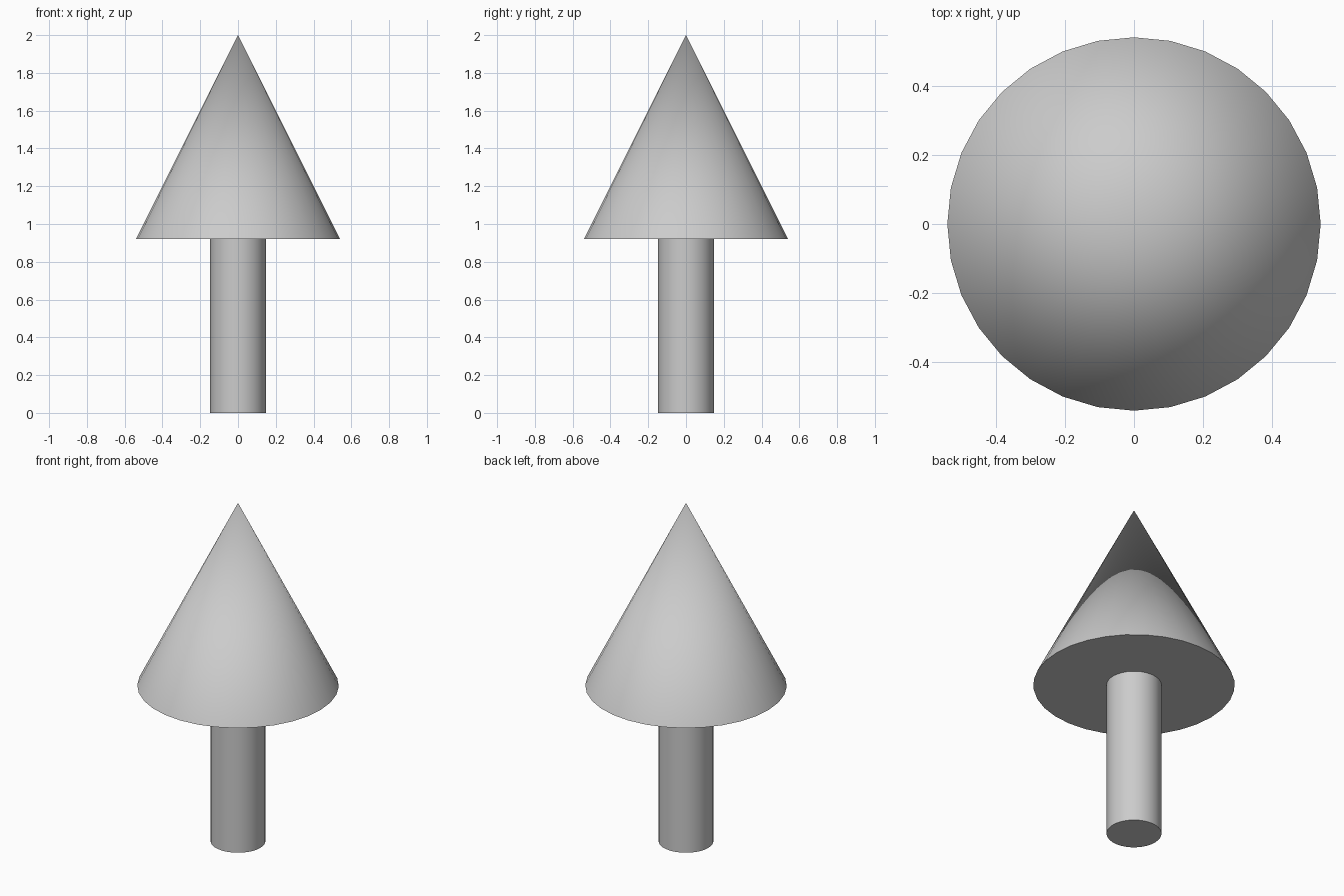
import bpy
import math

if "Cube" in bpy.data.objects:
    bpy.data.objects.remove(bpy.data.objects["Cube"])

SIDES = 32
CONE_BASE = 0.92
TOP = 2.0


def tapered(name, r_bottom, r_top, z0, z1):
    """Capped round part standing between two heights, smooth with sharp rims."""
    bpy.ops.mesh.primitive_cone_add(
        vertices=SIDES, radius1=r_bottom, radius2=r_top,
        depth=z1 - z0, location=(0, 0, (z0 + z1) / 2))
    part = bpy.context.object
    part.name = name
    bpy.ops.object.shade_smooth_by_angle(angle=math.radians(30))
    return part


# Round trunk
tapered("trunk", 0.147, 0.147, 0.0, CONE_BASE)

# Pointed conical crown
tapered("crown", 0.54, 0.0, CONE_BASE, TOP)
